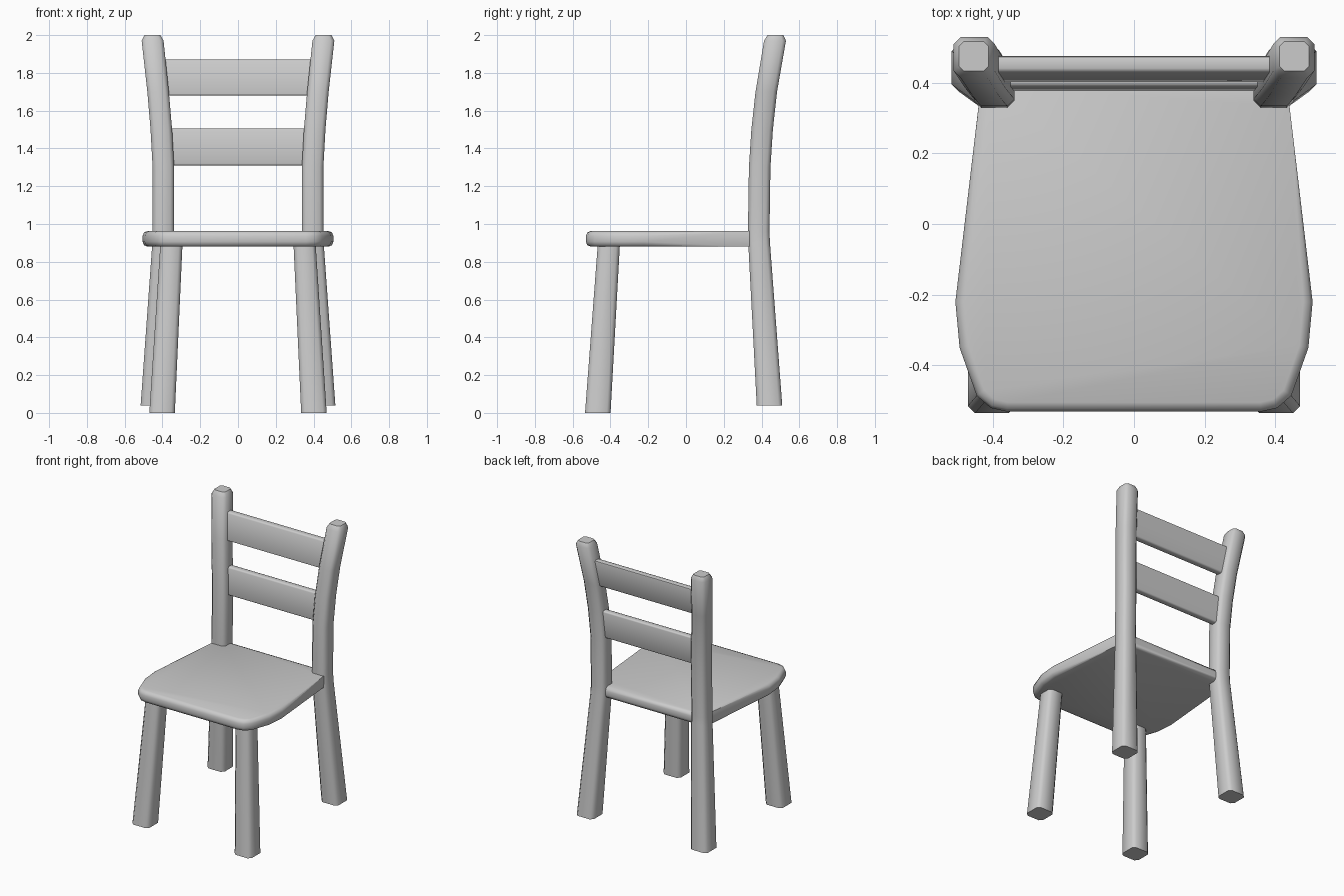
import bpy, bmesh

if "Cube" in bpy.data.objects:
    bpy.data.objects.remove(bpy.data.objects["Cube"])


def finish(bm, name, mirror=False, angle=0.9):
    bmesh.ops.recalc_face_normals(bm, faces=bm.faces)
    mesh = bpy.data.meshes.new(name)
    bm.to_mesh(mesh)
    bm.free()
    ob = bpy.data.objects.new(name, mesh)
    bpy.context.collection.objects.link(ob)
    bpy.ops.object.select_all(action='DESELECT')
    ob.select_set(True)
    bpy.context.view_layer.objects.active = ob
    bpy.ops.object.shade_smooth_by_angle(angle=angle)
    if mirror:
        ob.modifiers.new("mirror", 'MIRROR').use_axis[0] = True
    return ob


def loft(bm, rings):
    loops = [[bm.verts.new(p) for p in ring] for ring in rings]
    n = len(loops[0])
    for a, b in zip(loops, loops[1:]):
        for i in range(n):
            j = (i + 1) % n
            bm.faces.new((a[i], a[j], b[j], b[i]))
    bm.faces.new(loops[0][::-1])
    bm.faces.new(loops[-1])


def post(name, sections):
    """Loft chamfered squares given as (x, y, z, width, chamfer)."""
    rings = []
    for x, y, z, w, c in sections:
        h = w / 2
        k = h - c
        rings.append([(x + dx, y + dy, z) for dx, dy in (
            (h, -k), (h, k), (k, h), (-k, h), (-h, k), (-h, -k), (-k, -h), (k, -h))])
    bm = bmesh.new()
    loft(bm, rings)
    return finish(bm, name, mirror=True)


# Front legs, splayed outward
post("front_legs", [(0.402, -0.467, 0.0, 0.135, 0.02),
                    (0.352, -0.408, 0.90, 0.117, 0.02)])

# Back legs running up into the curved back posts
post("back_posts", [(0.448, 0.442, 0.04, 0.135, 0.02),
                    (0.396, 0.387, 0.90, 0.115, 0.02),
                    (0.395, 0.385, 0.96, 0.114, 0.02),
                    (0.395, 0.390, 1.30, 0.114, 0.02),
                    (0.406, 0.403, 1.50, 0.114, 0.02),
                    (0.423, 0.425, 1.70, 0.114, 0.02),
                    (0.452, 0.471, 1.97, 0.116, 0.02),
                    (0.453, 0.474, 2.0, 0.084, 0.014)])

# Seat, narrowing toward the back
half = [(0.36, -0.53), (0.405, -0.52), (0.445, -0.485), (0.493, -0.35),
        (0.505, -0.22), (0.44, 0.33), (0.43, 0.42)]
outline = half + [(-x, y) for x, y in reversed(half)]
bm = bmesh.new()
loft(bm, [[(x, y, z) for x, y in outline] for z in (0.88, 0.963)])
rim = [e for e in bm.edges if abs(e.verts[0].co.z - e.verts[1].co.z) < 0.01]
bmesh.ops.bevel(bm, geom=rim, offset=0.026, segments=2, profile=0.5, affect='EDGES')
finish(bm, "seat")

# Two back rails, tilted to follow the posts
for name, z0, y0, z1, y1, x in (("lower_rail", 1.31, 0.398, 1.505, 0.412, 0.38),
                                ("upper_rail", 1.68, 0.423, 1.87, 0.453, 0.41)):
    t = 0.023
    bm = bmesh.new()
    loft(bm, [[(s, y0 - t, z0), (s, y0 + t, z0), (s, y1 + t, z1), (s, y1 - t, z1)]
              for s in (-x, x)])
    long_edges = [e for e in bm.edges if e.calc_length() > 0.5]
    bmesh.ops.bevel(bm, geom=long_edges, offset=0.01, segments=2, profile=0.5, affect='EDGES')
    finish(bm, name)
